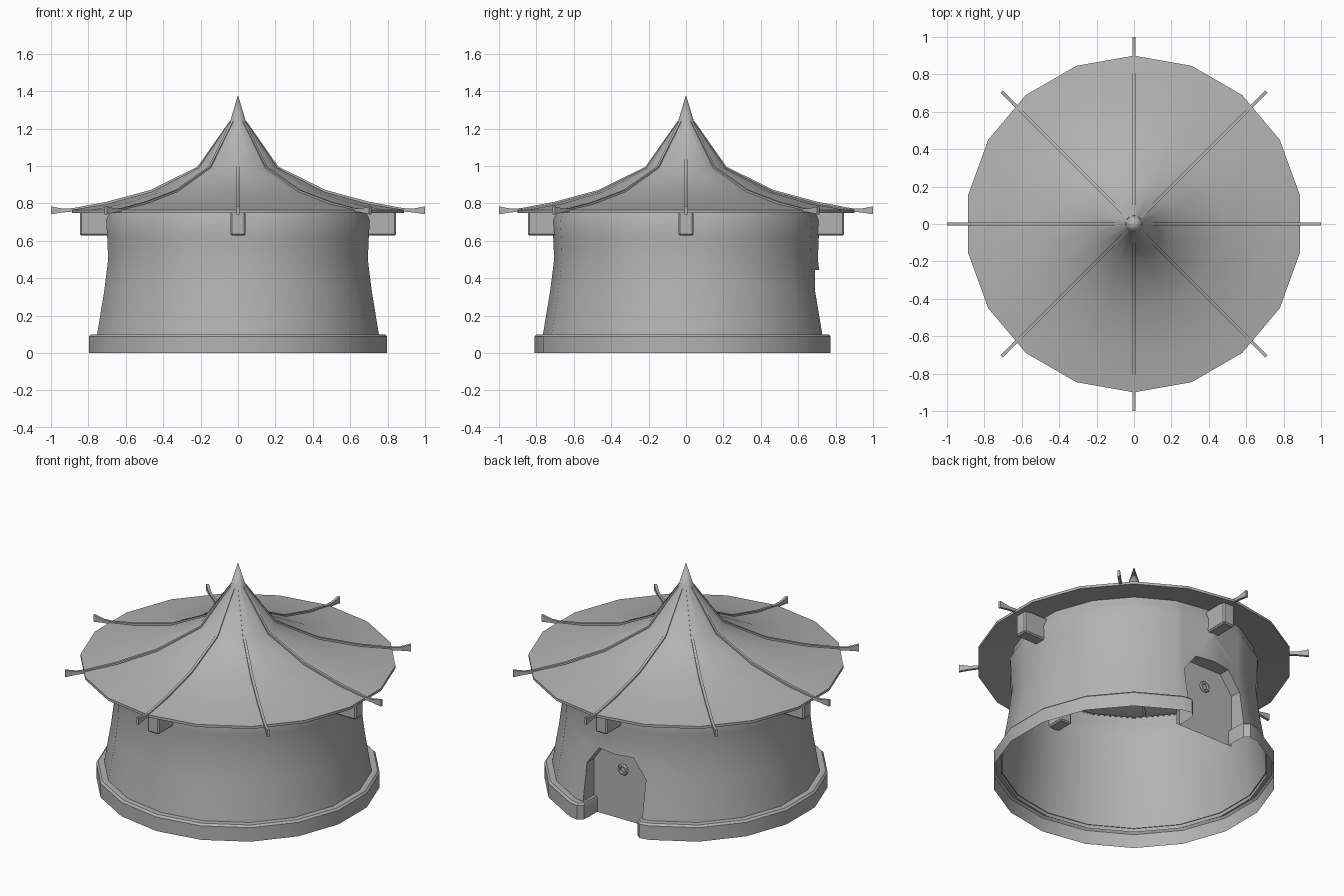
import bpy, bmesh
from math import sin, cos, radians, pi
from mathutils import Vector

if "Cube" in bpy.data.objects:
    bpy.data.objects.remove(bpy.data.objects["Cube"])

SIDES = 18
grey = bpy.data.materials.new("dark_grey")
grey.diffuse_color = (0.45, 0.45, 0.45, 1)
grey.use_nodes = True
grey.node_tree.nodes["Principled BSDF"].inputs["Base Color"].default_value = grey.diffuse_color


def finish(name, bm, angle=35):
    bmesh.ops.recalc_face_normals(bm, faces=bm.faces[:])
    mesh = bpy.data.meshes.new(name)
    bm.to_mesh(mesh)
    bm.free()
    mesh.materials.append(grey)
    ob = bpy.data.objects.new(name, mesh)
    bpy.context.collection.objects.link(ob)
    bpy.ops.object.select_all(action='DESELECT')
    ob.select_set(True)
    bpy.context.view_layer.objects.active = ob
    bpy.ops.object.shade_smooth_by_angle(angle=radians(angle))
    return ob


def skin(bm, rows, closed):
    """Bridge rows of points with quads."""
    vs = [[bm.verts.new(p) for p in row] for row in rows]
    for i in range(len(vs) - (0 if closed else 1)):
        a, b = vs[i], vs[(i + 1) % len(vs)]
        for j in range(len(a) - 1):
            bm.faces.new((a[j], b[j], b[j + 1], a[j + 1]))


def lathe(profile, sides=SIDES):
    bm = bmesh.new()
    rows = []
    for i in range(sides):
        a = pi / 2 + 2 * pi * i / sides
        rows.append([(r * cos(a), r * sin(a), z) for r, z in profile])
    skin(bm, rows, True)
    bmesh.ops.remove_doubles(bm, verts=bm.verts[:], dist=1e-5)
    return bm


# Roof with pointed finial, thin rim and eave underside
finish("roof", lathe([(0, 1.38), (0.042, 1.24), (0.215, 0.99), (0.47, 0.862), (0.71, 0.797),
                      (0.9, 0.766), (0.9, 0.75), (0.69, 0.784)]), 40)

# Wall with the arched doorway cut out and extruded inward
wall = lathe([(0.768, 0.08), (0.725, 0.34), (0.705, 0.5), (0.71, 0.62),
              (0.716, 0.71), (0.70, 0.745), (0.69, 0.79)])
DOOR_Y = 0.62
arch = [(0.205, 0.0), (0.205, 0.33), (0.12, 0.445), (-0.12, 0.445), (-0.205, 0.33), (-0.205, 0.0)]
planes = []
for (x0, z0), (x1, z1) in zip(arch, arch[1:]):
    planes.append((Vector((x0, 0, z0)), Vector((z1 - z0, 0, x0 - x1)).normalized()))
for co, no in planes:
    near = [f for f in wall.faces if f.calc_center_median().y > 0.5
            and abs(f.calc_center_median().x) < 0.3]
    geom = set(near)
    for f in near:
        geom.update(f.edges)
        geom.update(f.verts)
    bmesh.ops.bisect_plane(wall, geom=list(geom), plane_co=co, plane_no=no, dist=1e-5)
hole = []
for f in wall.faces:
    c = f.calc_center_median()
    if c.y > 0 and all((c - co).dot(no) < 0 for co, no in planes):
        hole.append(f)
bmesh.ops.delete(wall, geom=hole, context='FACES')
rim = [e for e in wall.edges if e.is_boundary and
       all(v.co.y > 0 and abs(v.co.x) < 0.207 and v.co.z < 0.46 for v in e.verts)]
new = bmesh.ops.extrude_edge_only(wall, edges=rim)["geom"]
for v in new:
    if isinstance(v, bmesh.types.BMVert):
        v.co.y = DOOR_Y
finish("wall", wall)

# Door panel and its round ring handle
bm = bmesh.new()
bm.faces.new([bm.verts.new((x, DOOR_Y, z)) for x, z in arch])
finish("door_panel", bm)
bpy.ops.mesh.primitive_torus_add(location=(0, DOOR_Y + 0.006, 0.315), rotation=(pi / 2, 0, 0),
                                 major_segments=10, minor_segments=6,
                                 major_radius=0.026, minor_radius=0.01)
bpy.context.object.name = "door_ring"
bpy.context.object.data.materials.append(grey)

# Base curb, swept round the wall and turned into the doorway at both ends
half = [((0.205, DOOR_Y), (-0.5, 0)), ((0.205, 0.69), (-0.5, 0)),
        ((0.207, 0.715), (-0.45, 0.7)), ((0.225, 0.728), (-0.2, 1.0))]
path = half + [((0.765 * sin(radians(a)), 0.765 * cos(radians(a))),
                (sin(radians(a)), cos(radians(a)))) for a in range(20, 341, 20)]
path += [((-p[0], p[1]), (-n[0], n[1])) for p, n in reversed(half)]
curb = [(0.045, 0), (0.045, 0.088), (0.034, 0.1), (-0.005, 0.1)]
bm = bmesh.new()
skin(bm, [[(p[0] + n[0] * o, p[1] + n[1] * o, z) for o, z in curb] for p, n in path], False)
finish("base_curb", bm)

# Four beam ends under the eave
for i in range(4):
    a = i * pi / 2
    bm = bmesh.new()
    bmesh.ops.create_cube(bm, size=1)
    for v in bm.verts:
        v.co = (0.722 + v.co.x * 0.245, v.co.y * 0.08, 0.70 + v.co.z * 0.145)
    bmesh.ops.bevel(bm, geom=bm.edges[:], offset=0.008, segments=1, affect='EDGES')
    finish(f"beam_end_{i + 1}", bm, 30).rotation_euler.z = a

# Eight square roof ribs, flaring in height at the tips: radius, height, half thickness
rib = [(0.04, 1.235, 0.007), (0.21, 0.99, 0.009), (0.463, 0.864, 0.009), (0.70, 0.80, 0.009),
       (0.88, 0.766, 0.009), (0.935, 0.762, 0.010), (1.0, 0.763, 0.021)]
for i in range(8):
    bm = bmesh.new()
    rows = []
    for k, (r, z, h) in enumerate(rib):
        p, q = rib[max(k - 1, 0)], rib[min(k + 1, len(rib) - 1)]
        t = Vector((q[0] - p[0], q[1] - p[1])).normalized()
        if k == len(rib) - 1:
            t = Vector((1, 0))
        rows.append([(r - s * t.y * h, w * 0.008, z + s * t.x * h)
                     for s, w in ((1, 1), (1, -1), (-1, -1), (-1, 1), (1, 1))])
    skin(bm, rows, False)
    bmesh.ops.remove_doubles(bm, verts=bm.verts[:], dist=1e-5)
    bmesh.ops.holes_fill(bm, edges=bm.edges[:], sides=4)
    finish(f"roof_rib_{i + 1}", bm, 30).rotation_euler.z = i * pi / 4
